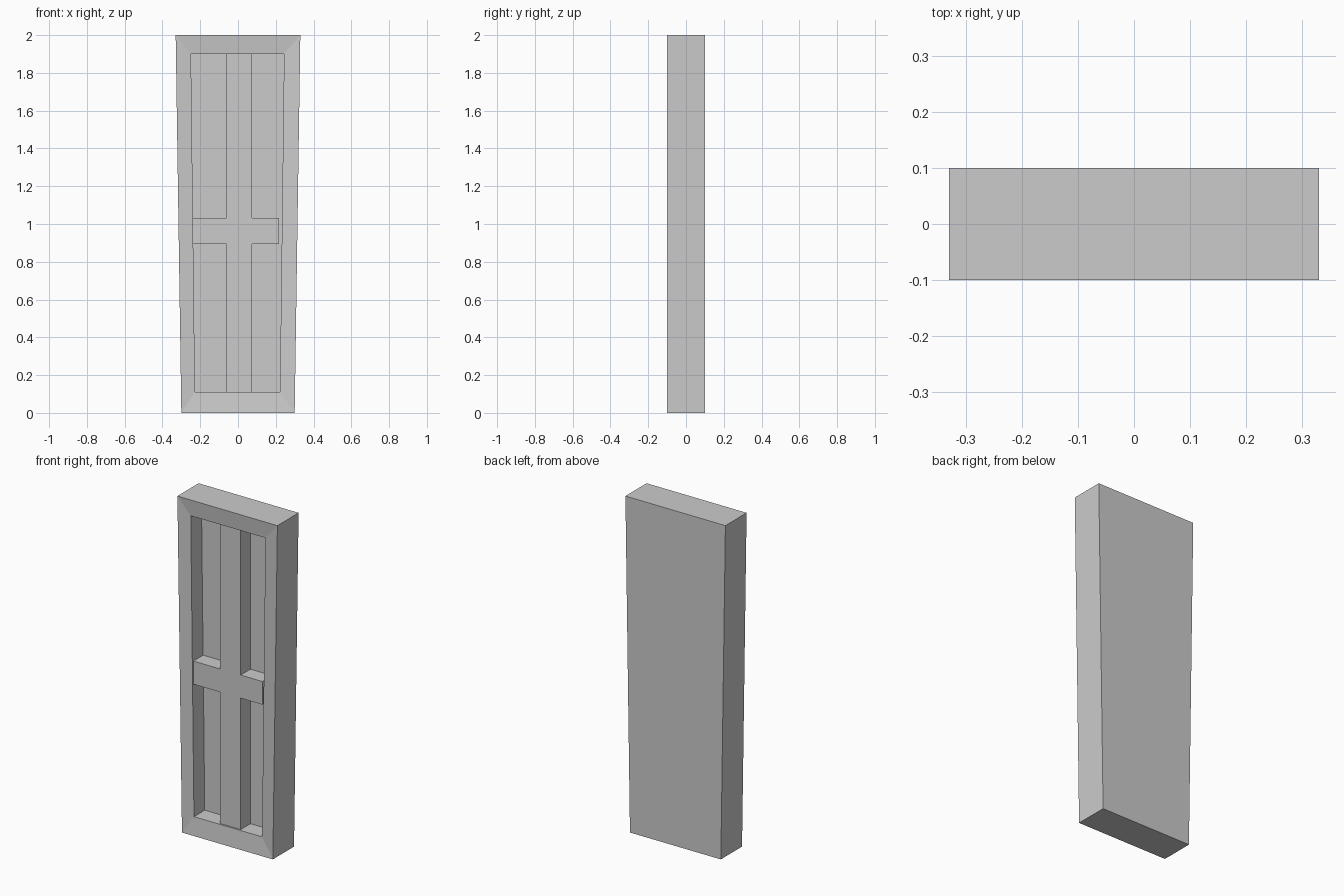
import bpy
import bmesh

cube = bpy.data.objects.get("Cube")
if cube:
    bpy.data.objects.remove(cube, do_unlink=True)

grey = bpy.data.materials.new("plain grey")
grey.use_nodes = True
colour = (0.6, 0.6, 0.6, 1)
grey.diffuse_color = colour
grey.node_tree.nodes["Principled BSDF"].inputs["Base Color"].default_value = colour

PANEL_Y, BAR_Y = 0.012, -0.08
OUTER = [(-0.3, 0), (0.3, 0), (0.33, 2), (-0.33, 2)]
INNER = [(-0.228, 0.11), (0.222, 0.11), (0.244, 1.9), (-0.249, 1.9)]


def loft(name, rings):
    """Join four-cornered (outline, y) rings from back to front, capped at both ends."""
    bm = bmesh.new()
    loops = [[bm.verts.new((x, y, z)) for x, z in outline] for outline, y in rings]
    for a, b in zip(loops, loops[1:]):
        for i in range(4):
            j = (i + 1) % 4
            bm.faces.new((a[i], a[j], b[j], b[i]))
    bm.faces.new(loops[0])
    bm.faces.new(loops[-1])
    bmesh.ops.recalc_face_normals(bm, faces=bm.faces)
    mesh = bpy.data.meshes.new(name)
    bm.to_mesh(mesh)
    bm.free()
    mesh.materials.append(grey)
    obj = bpy.data.objects.new(name, mesh)
    bpy.context.collection.objects.link(obj)


def bar(name, x0, x1, z0, z1):
    outline = [(x0, z0), (x1, z0), (x1, z1), (x0, z1)]
    loft(name, [(outline, PANEL_Y + 0.01), (outline, BAR_Y)])


# Tapered slab with a gently sloping frame around a sunken panel
loft("door_frame_and_panel", [(OUTER, 0.1), (OUTER, -0.1), (INNER, -0.09), (INNER, PANEL_Y)])

# Crossing bars in the recess; the crossbar stops just short of the right stile
bar("upright_bar", -0.062, 0.074, 0.11, 1.9)
bar("crossbar_left", -0.239, -0.062, 0.894, 1.032)
bar("crossbar_right", 0.074, 0.217, 0.894, 1.032)
